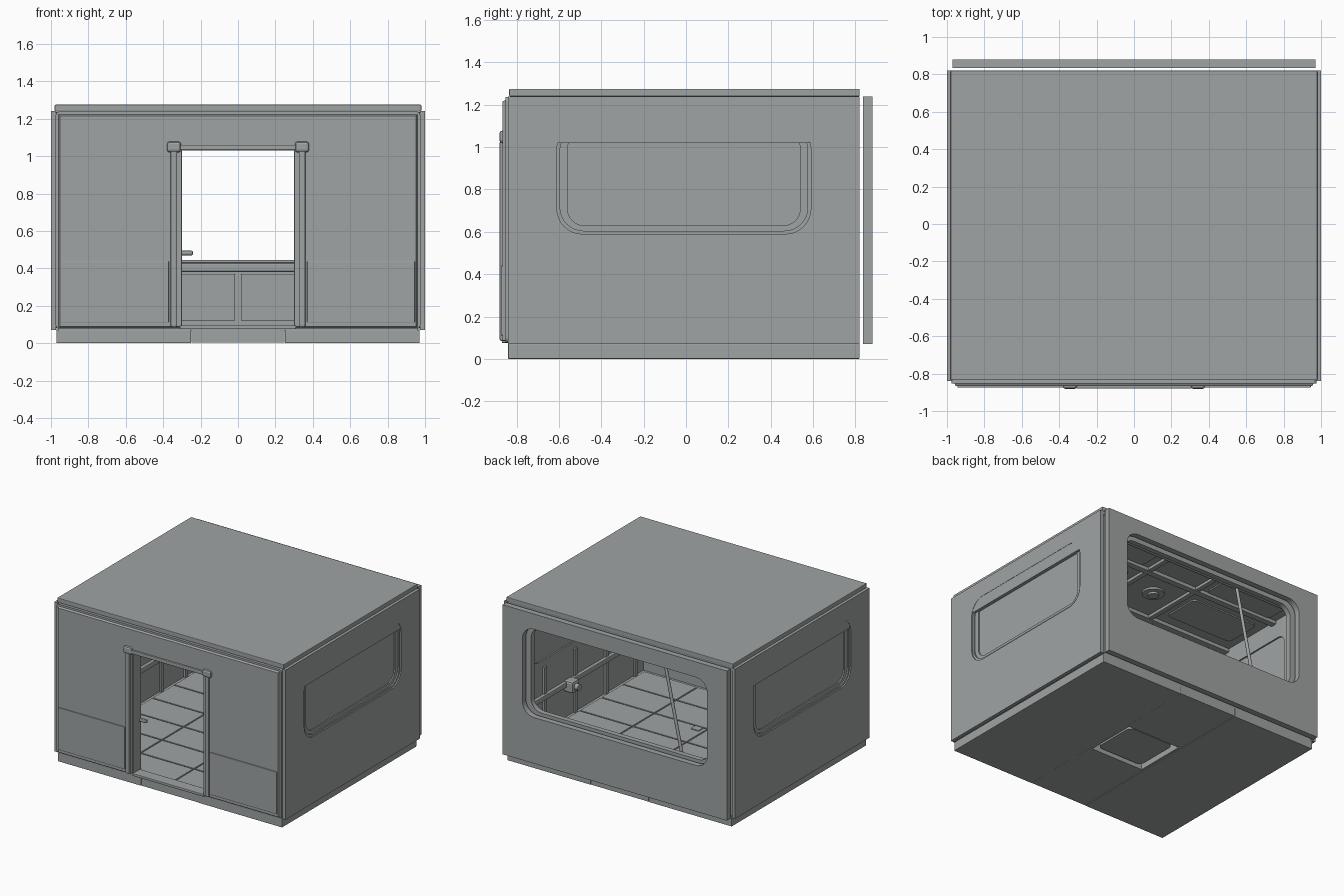
import bpy, bmesh, math
from mathutils import Matrix, Vector

if "Cube" in bpy.data.objects:
    bpy.data.objects.remove(bpy.data.objects["Cube"])

grey = bpy.data.materials.new("panel_grey")
grey.use_nodes = True
TONE = (0.35, 0.37, 0.37, 1)
grey.diffuse_color = TONE
grey.node_tree.nodes["Principled BSDF"].inputs["Base Color"].default_value = TONE

# Local u, v, n directions for a plate facing each axis
FRAMES = {
    "x": Matrix(((0, 0, 1), (1, 0, 0), (0, 1, 0))),
    "y": Matrix(((1, 0, 0), (0, 0, 1), (0, 1, 0))),
    "z": Matrix.Identity(3),
}


def finish(name, bm):
    bmesh.ops.recalc_face_normals(bm, faces=bm.faces)
    mesh = bpy.data.meshes.new(name)
    bm.to_mesh(mesh)
    bm.free()
    mesh.materials.append(grey)
    obj = bpy.data.objects.new(name, mesh)
    bpy.context.collection.objects.link(obj)
    return obj


def box(name, x, y, z, bevel=0):
    bm = bmesh.new()
    bmesh.ops.create_cube(bm, size=1)
    for v in bm.verts:
        v.co = [a + (b - a) * (c + 0.5) for (a, b), c in zip((x, y, z), v.co)]
    if bevel:
        bmesh.ops.bevel(bm, geom=bm.edges[:], offset=bevel, segments=2,
                        profile=0.5, affect="EDGES")
    return finish(name, bm)


def rounded(u, v, r=0, steps=8):
    """Counter-clockwise rounded rectangle, starting on its right side."""
    if r == 0:
        return [(u[1], v[1]), (u[0], v[1]), (u[0], v[0]), (u[1], v[0])]
    centres = rounded((u[0] + r, u[1] - r), (v[0] + r, v[1] - r))
    pts = []
    for i, (cu, cv) in enumerate(centres):
        for k in range(steps + 1):
            a = math.pi / 2 * (i + k / steps)
            pts.append((cu + r * math.cos(a), cv + r * math.sin(a)))
    return pts


def plate(name, axis, depth, outline, *holes):
    """Flat panel with holes, extruded along an axis between two depths."""
    bm = bmesh.new()
    for loop in (outline, *holes):
        vs = [bm.verts.new((p, q, depth[0])) for p, q in loop]
        for a, b in zip(vs, vs[1:] + vs[:1]):
            bm.edges.new((a, b))
    bmesh.ops.triangle_fill(bm, use_beauty=True, edges=bm.edges[:])
    made = bmesh.ops.extrude_face_region(bm, geom=bm.faces[:])["geom"]
    for v in made:
        if isinstance(v, bmesh.types.BMVert):
            v.co.z = depth[1]
    bm.transform(FRAMES[axis].to_4x4())
    return finish(name, bm)


def rod(name, a, b, r, sides=16):
    a, b = Vector(a), Vector(b)
    bm = bmesh.new()
    bmesh.ops.create_cone(bm, cap_ends=True, segments=sides, radius1=r, radius2=r,
                          depth=(b - a).length)
    turn = (b - a).to_track_quat("Z", "Y").to_matrix().to_4x4()
    bm.transform(Matrix.Translation((a + b) / 2) @ turn)
    obj = finish(name, bm)
    for p in obj.data.polygons:
        p.use_smooth = len(p.vertices) == 4
    return obj


def span(s, a, b):
    return tuple(sorted((s * a, s * b)))


SIDES = ((1, "left"), (-1, "right"))

# Roof and ceiling
box("roof", (-.98, .98), (-.835, .82), (1.24, 1.275), .004)
box("ceiling", (-.97, .97), (-.83, .815), (1.215, 1.24))
for y in (-.55, -.1, .42):
    box("ceiling_beam", (-.95, .95), (y - .025, y + .025), (1.185, 1.215), .005)
for s, side in SIDES:
    box(side + "_ceiling_beam", span(s, .2, .24), (-.8, .78), (1.19, 1.215), .005)
    for y in (-.33, .16, .6):
        plate(side + "_ceiling_panel", "z", (1.205, 1.215),
              rounded(span(s, .3, .88), (y - .15, y + .15), .03, 4))
rod("ceiling_fan_ring", (-.02, .19, 1.215), (-.02, .19, 1.2), .08, 24)
rod("ceiling_fan_hub", (-.02, .19, 1.2), (-.02, .19, 1.185), .04, 20)

# Base in three sections, the middle one with a hatch opening
hatch = rounded((-.23, .23), (-.19, .22))
plate("middle_base", "z", (.003, .07), rounded((-.249, .249), (-.84, .82)), hatch)
for s, side in SIDES:
    box(side + "_base", span(s, .251, .97), (-.84, .82), (0, .07), .003)
plate("hatch_lid", "z", (.018, .05), rounded((-.2, .2), (-.165, .195), .04))

# Interior floor plates with narrow seams
box("floor", (-.96, .96), (-.835, .815), (.065, .08))
for i in range(4):
    for j in range(6):
        x, y = -.93 + i * .465, -.81 + j * .268
        box("floor_plate", (x + .005, x + .46), (y + .005, y + .263), (.08, .087), .002)
box("floor_handle", (.03, .1), (-.26, -.2), (.087, .095), .003)

# Side walls: skin, stepped window rim, pane, blind and inner lining
window = rounded((-.61, .59), (.59, 1.11), .12)
middle = rounded((-.595, .575), (.605, 1.095), .11)
inner = rounded((-.56, .54), (.63, 1.07), .08)
wall = rounded((-.84, .82), (.07, 1.24))
blind = [p for p in window if p[1] > 1.02] + [(-.605, 1.02), (.585, 1.02)]
blind[-2:] = sorted(blind[-2:])
for s, side in SIDES:
    plate(side + "_wall", "x", span(s, .972, 1), wall, window)
    plate(side + "_window_rim", "x", span(s, .965, .99), window, middle)
    plate(side + "_window_frame", "x", span(s, .962, .98), middle, inner)
    plate(side + "_window_pane", "x", span(s, .962, .97), middle)
    plate(side + "_window_blind", "x", span(s, .972, .998), blind)
    plate(side + "_lining", "x", span(s, .95, .972),
          rounded((-.83, .81), (.08, 1.215)), inner)
    box(side + "_wall_rail", span(s, .92, .95), (-.82, .78), (.33, .37), .006)
    for y in (-.72, -.36, .02, .4, .7):
        box(side + "_wall_rib", span(s, .935, .95), (y - .015, y + .015), (.08, .58))
    for y in (-.7, .68):
        box(side + "_wall_post", span(s, .925, .95), (y - .02, y + .02), (.37, 1.2), .005)

# Small control box on the left lining
box("control_box", (.87, .95), (.07, .16), (.29, .38), .015)
rod("control_knob", (.88, .115, .335), (.84, .115, .335), .025)

# Front wall with a chamfered rim around its face
door = rounded((-.31, .31), (.09, 1.03))
front = plate("front_wall", "y", (-.867, -.83), rounded((-.972, .972), (.08, 1.235)), door)
for v in front.data.vertices:
    if v.co.y < -.86:
        if abs(v.co.x) > .9:
            v.co.x -= math.copysign(.02, v.co.x)
        if v.co.z > 1.1:
            v.co.z -= .02
        elif v.co.z < .085:
            v.co.z += .008
plate("front_rim", "y", (-.852, -.83), rounded((-.975, .975), (.078, 1.238), .02, 4), door)

# Door frame, tracks and lower front panels
for s, side in SIDES:
    box(side + "_door_post", span(s, .325, .36), (-.88, -.83), (.085, 1.03), .008)
    box(side + "_door_jamb", span(s, .3, .312), (-.86, -.77), (.085, 1.035), .003)
    box(side + "_door_track", span(s, .312, .35), (-.83, -.78), (.085, 1.05), .004)
    box(side + "_post_cap", span(s, .305, .38), (-.882, -.83), (1.02, 1.078), .014)
    box(side + "_front_panel", span(s, .37, .945), (-.875, -.85), (.11, .44), .004)
box("door_header", (-.31, .31), (-.88, -.79), (1.032, 1.06), .006)
box("door_sill", (-.31, .31), (-.87, -.78), (.075, .095), .004)
box("door_handle", (-.31, -.24), (-.79, -.765), (.468, .495), .01)

# Back wall stands slightly apart, with a large window opening
plate("back_wall", "y", (.835, .88), rounded((-.97, .97), (.07, 1.24)),
      rounded((-.8, .8), (.43, 1.12), .1))
opening = rounded((-.77, .77), (.445, 1.1), .09)
plate("back_lining", "y", (.79, .815), rounded((-.95, .95), (.08, 1.215)), opening)
plate("back_window_rim", "y", (.775, .79), rounded((-.8, .8), (.415, 1.13), .11), opening)
box("back_rail", (-.94, .94), (.745, .775), (.38, .43), .01)

# Louvred panels under the back window
for s, side in SIDES:
    for x in (.015, .49):
        box(side + "_back_panel", span(s, x, x + .45), (.772, .79), (.12, .37), .005)
        plate(side + "_louvre_frame", "y", (.765, .772),
              rounded(span(s, x + .05, x + .4), (.215, .3)),
              rounded(span(s, x + .06, x + .39), (.225, .29)))
        for k in range(4):
            z = .23 + k * .015
            box(side + "_louvre", span(s, x + .06, x + .39), (.766, .772), (z, z + .008))

# Roller tube and diagonal strut behind the back window
rod("back_roller", (-.85, .74, 1.14), (.85, .74, 1.14), .025)
rod("back_strut", (-.33, .745, 1.13), (-.485, .745, .42), .012)
for s, side in SIDES:
    box(side + "_roller_bracket", span(s, .84, .87), (.7, .79), (1.1, 1.2), .006)
